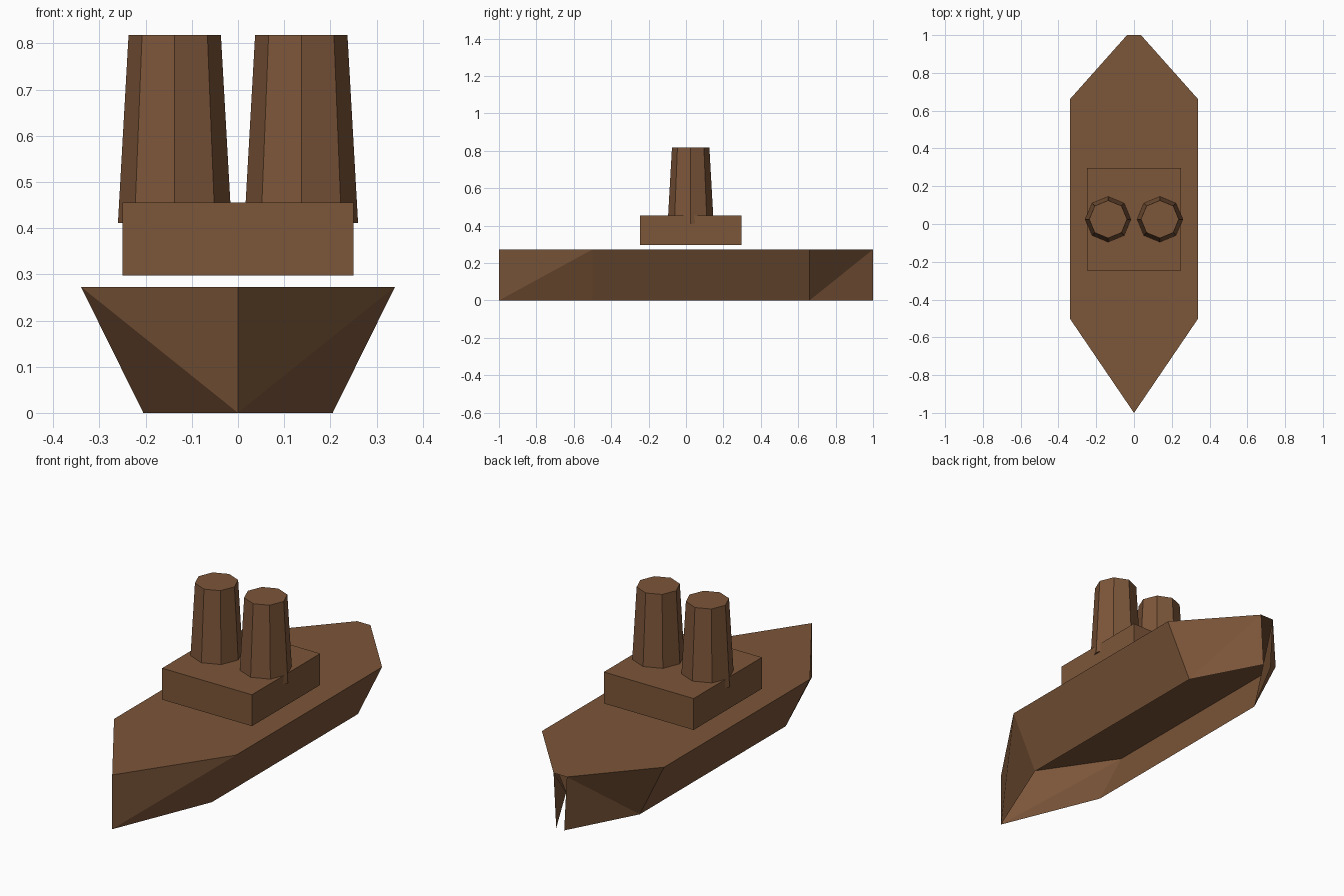
import bpy, bmesh, math
from mathutils import Matrix

if "Cube" in bpy.data.objects:
    bpy.data.objects.remove(bpy.data.objects["Cube"])

brown = bpy.data.materials.new("brown")
brown.diffuse_color = (0.202, 0.093, 0.041, 1)
brown.use_nodes = True
brown.node_tree.nodes["Principled BSDF"].inputs["Base Color"].default_value = brown.diffuse_color


def add_object(name, bm):
    mesh = bpy.data.meshes.new(name)
    bm.to_mesh(mesh)
    bm.free()
    mesh.materials.append(brown)
    obj = bpy.data.objects.new(name, mesh)
    bpy.context.collection.objects.link(obj)
    return obj


# Hull: deck plus flared sides, open at the bottom and at the narrow stern
DECK_Z, FLARE = 0.273, 0.603
outline = [(0, -1), (0.34, -0.5), (0.34, 0.66), (0.037, 1)]  # right half, bow to stern
bm = bmesh.new()
halves = []
for side in (1, -1):
    top = [bm.verts.new((side * x, y, DECK_Z)) for x, y in outline]
    low = [bm.verts.new((side * x * FLARE, y, 0)) for x, y in outline]
    halves.append(top)
    for i in range(3):
        for tri in ((low[i], low[i + 1], top[i + 1]), (low[i], top[i + 1], top[i])):
            bm.faces.new(tri[::side])
bm.faces.new(halves[0] + halves[1][:0:-1])
bmesh.ops.remove_doubles(bm, verts=bm.verts, dist=1e-5)
add_object("hull", bm)

# Cabin block, just above the deck
bm = bmesh.new()
bmesh.ops.create_cube(bm, size=1, matrix=Matrix.Translation((0, 0.025, 0.3765))
                      @ Matrix.Diagonal((0.5, 0.543, 0.158, 1)))
add_object("cabin", bm)

# Two tapered eight-sided funnels with corners on the axes
BOTTOM, TOP = 0.411, 0.818
for name, x in (("left_funnel", -0.137), ("right_funnel", 0.137)):
    bm = bmesh.new()
    bmesh.ops.create_cone(bm, cap_ends=True, segments=8, radius1=0.123, radius2=0.1,
                          depth=TOP - BOTTOM,
                          matrix=Matrix.Translation((x, 0.025, (TOP + BOTTOM) / 2)))
    # make sure one corner points along +x
    corner = max(bm.verts, key=lambda v: v.co.x).co
    turn = -math.atan2(corner.y - 0.025, corner.x - x)
    bmesh.ops.rotate(bm, verts=bm.verts, cent=(x, 0.025, 0),
                     matrix=Matrix.Rotation(turn, 3, 'Z'))
    add_object(name, bm)
